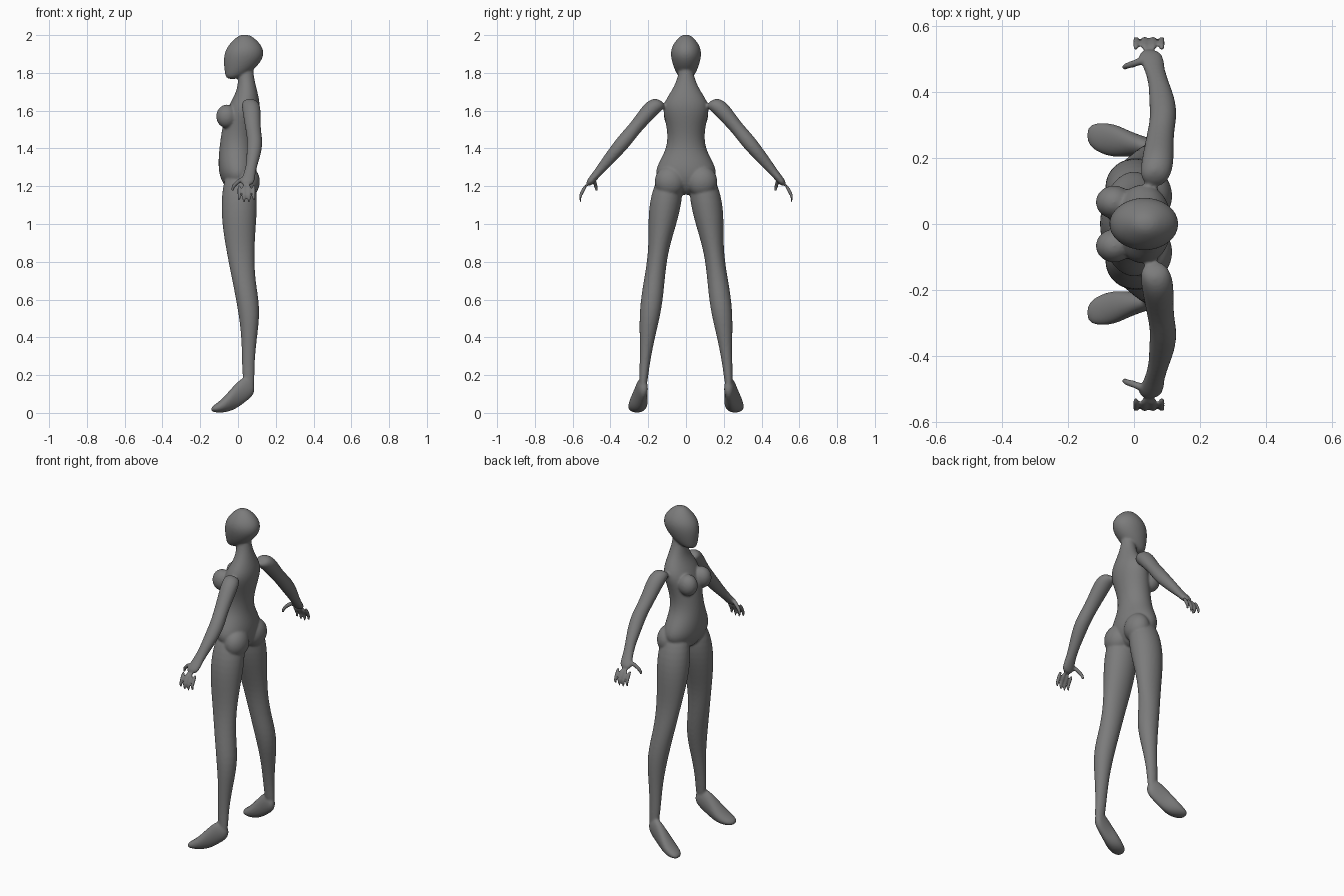
import bpy, bmesh, math
from mathutils import Vector, Matrix

cube = bpy.data.objects.get("Cube")
if cube:
    bpy.data.objects.remove(cube)

X, Y, Z = Vector((1, 0, 0)), Vector((0, 1, 0)), Vector((0, 0, 1))
SIDES = 12
GROW = 1.045  # offsets the shrinkage caused by subdivision
bm = bmesh.new()


def loft(rings, u_axis, v_axis):
    """Closed tube through elliptical rings of centre, radius along u, radius along v."""
    loops = []
    for centre, u_radius, v_radius in rings:
        loop = []
        for i in range(SIDES):
            angle = math.tau * i / SIDES
            offset = u_axis * u_radius * math.cos(angle) + v_axis * v_radius * math.sin(angle)
            loop.append(bm.verts.new(Vector(centre) + offset * GROW))
        loops.append(loop)
    faces = [bm.faces.new(loops[0]), bm.faces.new(loops[-1])]
    for lower, upper in zip(loops, loops[1:]):
        for i in range(SIDES):
            faces.append(bm.faces.new((lower[i - 1], lower[i], upper[i], upper[i - 1])))
    bmesh.ops.recalc_face_normals(bm, faces=faces)


def upright(start, step, rows, centre_y=lambda z: 0):
    """Evenly spaced horizontal rings, each given by front, back and half width."""
    rings = []
    for i, (front, back, half_width) in enumerate(rows):
        z = start + i * step
        rings.append((((front + back) / 2, centre_y(z), z), (back - front) / 2, half_width))
    loft(rings, X, Y)


def ball(centre, radii):
    matrix = Matrix.Translation(centre) @ Matrix.Diagonal((*radii, 1))
    bmesh.ops.create_uvsphere(bm, u_segments=16, v_segments=10, radius=GROW, matrix=matrix)


def leg(side):
    rows = [(-.06, .08, .05), (-.09, .105, .09), (-.085, .095, .075), (-.06, .085, .05),
            (-.03, .09, .055), (0, .12, .06), (.02, .1, .04), (.02, .085, .025), (.03, .09, .02)]
    upright(1.3, -.15, rows, lambda z: side * (.23 - .12 * max(z - .1, 0) ** 1.3))


def foot(side):
    # Rings from heel to toe, each given by sole, top and half width
    rows = [(.1, .16, .02), (.06, .2, .03), (.025, .165, .035),
            (.005, .11, .05), (0, .06, .05), (.005, .03, .03)]
    rings = []
    for i, (sole, top, half_width) in enumerate(rows):
        x = .09 - .047 * i
        centre = (x, side * (.24 - .2 * x), (sole + top) / 2)
        rings.append((centre, half_width, (top - sole) / 2))
    loft(rings, Y, Z)


def arm(side):
    # Rings from shoulder to palm, each given by centre x, depth and thickness
    rows = [(.06, .04, .035), (.07, .05, .045), (.075, .045, .04), (.08, .04, .035), (.09, .04, .04),
            (.085, .04, .035), (.075, .03, .03), (.06, .03, .02), (.045, .045, .02)]
    across = Vector((0, side * 3, 2.5)).normalized()
    rings = []
    for i, (x, depth, thickness) in enumerate(rows):
        y = .125 + .05 * i
        z = min(1.65, 1.64 - 1.2 * (y - .16))
        rings.append(((x, side * y, z), depth, thickness))
    loft(rings, X, across)


def digit(side, points, thickness, u_axis, v_axis):
    rings = []
    for i, (x, y, z) in enumerate(points):
        radius = thickness * (1 - .1 * i)
        rings.append(((x, side * y, z), radius, radius))
    loft(rings, u_axis, v_axis)


def fingers(side):
    for i in range(4):
        x = .006 + .026 * i
        tip = 1.12 if i in (0, 3) else 1.11
        points = [(x, .525, 1.21), (x, .557, 1.16), (x, .562, 1.135), (x, .556, tip)]
        digit(side, points, .011, X, Vector((0, side, 1)).normalized())


def thumb(side):
    points = [(.03, .495, 1.245), (-.005, .483, 1.22), (-.026, .477, 1.2), (-.033, .472, 1.17)]
    digit(side, points, .013, (X - Z).normalized(), Y)


# Torso and neck
upright(1.15, .08, [(-.03, .05, .04), (-.095, .1, .17), (-.105, .1, .155), (-.1, .08, .105),
                    (-.09, .085, .095), (-.075, .105, .11), (-.05, .12, .13), (0, .1, .07),
                    (0, .08, .037), (0, .08, .035)])

# Head
upright(1.765, .04, [(-.065, 0, .03), (-.07, .07, .055), (-.075, .11, .07), (-.075, .135, .08),
                     (-.065, .135, .08), (-.035, .11, .06), (.01, .06, .02)])

# Paired parts
for side in (1, -1):
    for part in (leg, foot, arm, fingers, thumb):
        part(side)
    # Breast and buttock
    ball((-.06, side * .066, 1.57), (.055, .05, .06))
    ball((.05, side * .085, 1.225), (.065, .08, .08))

mesh = bpy.data.meshes.new("body")
bm.to_mesh(mesh)
bm.free()
body = bpy.data.objects.new("body", mesh)
bpy.context.collection.objects.link(body)

# Grey skin
grey = bpy.data.materials.new("mid grey")
grey.use_nodes = True
colour = (.2, .2, .2, 1)
grey.diffuse_color = colour
grey.node_tree.nodes["Principled BSDF"].inputs["Base Color"].default_value = colour
mesh.materials.append(grey)

# Round the parts, fuse them into one skin and soften the joins
rounding = body.modifiers.new("round", 'SUBSURF')
rounding.levels = rounding.render_levels = 2
fuse = body.modifiers.new("fuse", 'REMESH')
fuse.mode = 'VOXEL'
fuse.voxel_size = .006
fuse.use_smooth_shade = True
soften = body.modifiers.new("soften", 'SMOOTH')
soften.factor = .5
soften.iterations = 8
